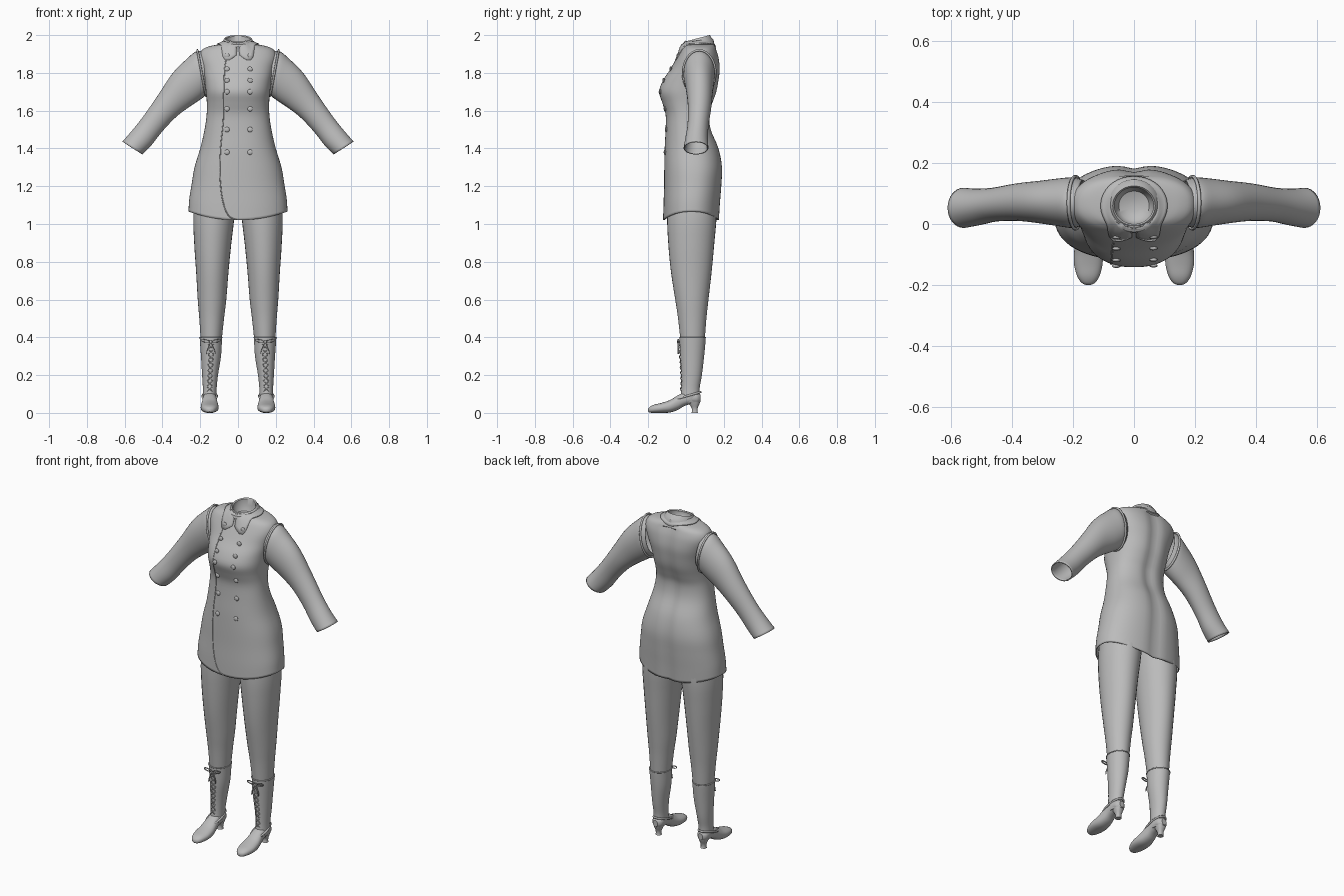
import bpy, bmesh
from math import cos, sin, pi, exp
from mathutils import Vector
from mathutils.bvhtree import BVHTree

if "Cube" in bpy.data.objects:
    bpy.data.objects.remove(bpy.data.objects["Cube"])

grey = bpy.data.materials.new("plain grey")
grey.use_nodes = True
grey.diffuse_color = (0.5, 0.5, 0.5, 1)
grey.node_tree.nodes["Principled BSDF"].inputs["Base Color"].default_value = (0.5, 0.5, 0.5, 1)


def finish(name, mesh, angle=0.7, thick=0):
    obj = bpy.data.objects.new(name, mesh)
    bpy.context.collection.objects.link(obj)
    mesh.materials.clear()
    mesh.materials.append(grey)
    if thick:
        mod = obj.modifiers.new("thickness", "SOLIDIFY")
        mod.thickness, mod.offset = thick, -1
    bpy.ops.object.select_all(action="DESELECT")
    obj.select_set(True)
    bpy.context.view_layer.objects.active = obj
    bpy.ops.object.shade_smooth_by_angle(angle=angle)
    return obj


def blend(rows, steps=4):
    """Run a smooth curve through rows of numbers."""
    out = []
    for i in range(len(rows) - 1):
        a, b, c, d = (rows[max(0, min(len(rows) - 1, i + k))] for k in (-1, 0, 1, 2))
        for s in range(steps):
            t = s / steps
            out.append([q + t / 2 * (r - p + t * (2 * p - 5 * q + 4 * r - u + t * (3 * (q - r) + u - p)))
                        for p, q, r, u in zip(a, b, c, d)])
    return out + [list(rows[-1])]


def loft(name, rings, caps=(), closed=True, **kw):
    """Skin a list of point rings; caps lists the ring numbers to fill."""
    bm = bmesh.new()
    vs = [[bm.verts.new(p) for p in ring] for ring in rings]
    n = len(rings[0])
    for a, b in zip(vs, vs[1:]):
        for i in range(n if closed else n - 1):
            j = (i + 1) % n
            bm.faces.new((a[i], a[j], b[j], b[i]))
    for c in caps:
        bm.faces.new(vs[c])
    bmesh.ops.recalc_face_normals(bm, faces=bm.faces)
    if not caps and closed:
        # open shells: make the first wall face away from the ring centre
        f = min(bm.faces, key=lambda f: f.index)
        bm.faces.ensure_lookup_table()
        f = bm.faces[0]
        mid = sum((Vector(p) for p in rings[0]), Vector()) / n
        if f.normal.dot(f.calc_center_median() - mid) < 0:
            bmesh.ops.reverse_faces(bm, faces=bm.faces)
    mesh = bpy.data.meshes.new(name)
    bm.to_mesh(mesh)
    bm.free()
    return finish(name, mesh, **kw)


def oval(n, power=2.0):
    for i in range(n):
        c, s = cos(2 * pi * i / n), sin(2 * pi * i / n)
        k = 2 / power
        yield (abs(c) ** k * (1 if c > 0 else -1), abs(s) ** k * (1 if s > 0 else -1))


def flat_ring(z, x0, x1, y0, y1, n=32, power=2.0, side=1):
    return [(side * ((x0 + x1) / 2 + c * (x1 - x0) / 2), (y0 + y1) / 2 + s * (y1 - y0) / 2, z)
            for c, s in oval(n, power)]


def tube(name, pts, r, cyclic=False):
    cu = bpy.data.curves.new(name, "CURVE")
    cu.dimensions, cu.bevel_depth, cu.bevel_resolution = "3D", r, 1
    sp = cu.splines.new("POLY")
    sp.points.add(len(pts) - 1)
    for p, q in zip(sp.points, pts):
        p.co = (*q, 1)
    sp.use_cyclic_u = cyclic
    tmp = bpy.data.objects.new(name + " path", cu)
    bpy.context.collection.objects.link(tmp)
    bpy.context.view_layer.update()
    mesh = bpy.data.meshes.new_from_object(tmp.evaluated_get(bpy.context.evaluated_depsgraph_get()))
    bpy.data.objects.remove(tmp)
    return finish(name, mesh, angle=1.2)


# Coat body: height, half width, front, back
body = [(1.02, .262, -.12, .177), (1.1, .258, -.119, .182), (1.2, .245, -.116, .19), (1.3, .23, -.115, .194),
        (1.4, .2, -.113, .176), (1.5, .177, -.108, .136), (1.58, .166, -.108, .128), (1.64, .165, -.125, .145),
        (1.7, .17, -.142, .166), (1.76, .177, -.122, .177), (1.82, .19, -.083, .183), (1.88, .205, -.05, .176),
        (1.92, .192, -.028, .164), (1.94, .155, -.015, .155), (1.952, .1, -.012, .148), (1.965, .078, -.01, .135)]
rings = []
for z, w, f, b in blend(body):
    ring = []
    for x, y, _ in flat_ring(z, -w, w, f, b, 64, 2.3):
        fade = max(0, min(1, (1.3 - z) / .28))
        if y > .03 and z < 1.93:
            y -= .013 * exp(-(x / .035) ** 2)
        ring.append((x, y, z + .045 * fade * (x / .26) ** 2))
    rings.append(ring)
coat = loft("coat_body", rings, thick=.006)
tree = BVHTree.FromPolygons([v.co for v in coat.data.vertices], [p.vertices for p in coat.data.polygons])


def on_front(x, z, lift=0):
    hit = tree.ray_cast(Vector((x, -1, z)), Vector((0, 1, 0)))[0]
    return Vector((x, (hit.y if hit else 0) - lift, z))


# Overlapping front edge and the two columns of buttons
edge = blend([(-.02, 1.92), (-.065, 1.86), (-.075, 1.7), (-.078, 1.55), (-.092, 1.4), (-.095, 1.25),
              (-.08, 1.12), (-.05, 1.045), (-.01, 1.023)], 6)
tube("front_overlap_edge", [on_front(x, z) for x, z in edge], .003)
for x in (-.058, .064):
    for z in (1.89, 1.82, 1.76, 1.7, 1.61, 1.5, 1.38):
        bm = bmesh.new()
        bmesh.ops.create_uvsphere(bm, u_segments=14, v_segments=8, radius=.014)
        bmesh.ops.scale(bm, vec=(1, .45, 1), verts=bm.verts)
        bmesh.ops.translate(bm, vec=on_front(x, z, .002), verts=bm.verts)
        mesh = bpy.data.meshes.new("button")
        bm.to_mesh(mesh)
        bm.free()
        finish("button", mesh)


# Upright collar with a hollow neck
def neck_ring(rx, ry, z, tilt):
    return [(rx * c, .06 + ry * s, z + tilt * s) for c, s in oval(40)]


loft("collar_stand", [neck_ring(*r) for r in (
    (.09, .09, 1.94, .004), (.085, .086, 1.963, .012), (.078, .076, 1.97, .014), (.073, .068, 1.981, .017),
    (.07, .065, 1.983, .017), (.064, .06, 1.978, .016), (.064, .06, 1.95, .006), (.05, .048, 1.925, 0),
    (.02, .02, 1.915, 0))], caps=(-1,))

# Folded collar lying on the shoulders, with two points at the front
rows = []
for k in range(5):
    t = k / 4
    row = []
    for i in range(49):
        a = -pi / 2 + .06 + (2 * pi - .12) * i / 48
        near_front = abs(i - 24) / 24
        point = exp(-((near_front - .88) / .1) ** 2)
        rx, ry = .076 + t * (.034 + .05 * point), .074 + t * (.024 + .03 * point)
        x, y = rx * cos(a), .06 + ry * sin(a)
        hit = tree.ray_cast(Vector((x, y, 2.5)), Vector((0, 0, -1)))[0]
        z = (hit.z if hit else 1.95) + .007
        if t < .6:
            z = max(z, 1.972 + .012 * sin(a) - .05 * t)
        row.append((x, y, z))
    rows.append(row)
loft("folded_collar", rows, closed=False, thick=.007)

# Sleeve: upper edge x z, lower edge x z, middle y, half depth
sleeve = [(.185, 1.915, .15, 1.7, .07, .075), (.225, 1.912, .178, 1.675, .07, .083), (.27, 1.875, .215, 1.648, .071, .079),
          (.345, 1.8, .272, 1.61, .072, .07), (.425, 1.68, .335, 1.56, .072, .062), (.505, 1.565, .405, 1.485, .064, .056),
          (.565, 1.49, .46, 1.415, .056, .06), (.612, 1.437, .507, 1.368, .053, .066)]
# Leg and boot shaft: height, inner x, outer x, front, back
leg = [(1.25, .005, .215, -.09, .16), (1.05, .018, .236, -.1, .162), (.9, .035, .232, -.094, .15),
       (.75, .05, .222, -.08, .136), (.6, .062, .213, -.057, .119), (.5, .074, .205, -.042, .108), (.37, .088, .196, -.028, .098)]
shaft = [(.4, .084, .203, -.034, .104), (.385, .085, .202, -.034, .104), (.3, .09, .196, -.03, .096),
         (.2, .106, .19, -.024, .084), (.13, .113, .186, -.024, .072), (.08, .115, .186, -.03, .072), (.055, .12, .18, -.03, .07)]
# Shoe: y, bottom, top, half width
shoe = [(-.2, .008, .022, .008), (-.192, .002, .032, .023), (-.17, 0, .043, .037), (-.13, 0, .053, .047),
        (-.085, .002, .068, .046), (-.045, .015, .092, .04), (-.01, .036, .108, .036), (.03, .048, .11, .035),
        (.06, .05, .106, .031), (.078, .058, .095, .015)]
heel = [(.06, .122, .178, .008, .075), (.045, .127, .173, .018, .07), (.025, .134, .166, .03, .062),
        (.008, .135, .165, .031, .061), (0, .133, .167, .029, .063)]

for side, word in ((1, "left"), (-1, "right")):
    def arm_ring(ux, uz, lx, lz, y, d, grow=0):
        return [(side * ((ux + lx) / 2 + c * ((ux - lx) / 2 + grow)), y + s * (d + grow),
                 (uz + lz) / 2 + c * ((uz - lz) / 2 + grow)) for c, s in oval(32)]

    loft(word + "_sleeve", [arm_ring(*r) for r in blend(sleeve)], thick=.006)
    tube(word + "_shoulder_seam", arm_ring(.213, 1.918, .172, 1.68, .07, .084, .002), .006, True)
    loft(word + "_leg", [flat_ring(*r, side=side) for r in blend(leg)], caps=(0, -1))
    loft(word + "_boot_shaft", [flat_ring(*r, side=side) for r in blend(shaft)], caps=(0, -1))
    loft(word + "_boot_heel", [flat_ring(*r, n=20, power=2.5, side=side) for r in blend(heel, 3)], caps=(0, -1))
    loft(word + "_shoe", [[(side * (.15 + c * w), y, (lo + hi) / 2 + s * (hi - lo) / 2) for c, s in oval(28, 2.3)]
                          for y, lo, hi, w in blend(shoe)], caps=(0, -1))
    # Strap round the ankle and the rim of the shaft
    tube(word + "_ankle_strap", [(side * (.15 + .038 * c), .0 + .077 * s, .088 + .022 * s)
                                 for c, s in oval(32)], .006, True)
    tube(word + "_boot_rim", flat_ring(.398, .084, .203, -.034, .104, side=side), .003, True)

    # Crossed laces up the front of the shaft
    def shaft_front(z):
        near = min(blend(shaft, 8), key=lambda r: abs(r[0] - z))
        return side * (near[1] + near[2]) / 2, near[3]

    for k in range(9):
        z = .115 + .028 * k
        (xa, ya), (xb, yb) = shaft_front(z), shaft_front(z + .024)
        for d in (-.014, .014):
            tube(word + "_lace", [(xa - d, ya, z), (xa, (ya + yb) / 2 - .005, z + .012), (xb + d, yb, z + .024)], .0025)

    # Bow: two loops, two tails and a knot as folded ribbons
    bx, by = shaft_front(.375)
    for d in (-1, 1):
        for part, pts in (("loop", [(0, .378), (.022, .388), (.05, .39), (.05, .378), (.022, .372), (0, .376)]),
                          ("tail", [(0, .376), (.012, .355), (.022, .33), (.024, .312)])):
            path = blend(pts, 3)
            loft(word + "_bow_" + part, [[(bx + d * x, by - .004 - .007 * e, z) for x, z in path] for e in (0, 1)],
                 closed=False, thick=.003)
    tube(word + "_bow_knot", [(bx, by - .008, .384), (bx, by - .008, .368)], .007)
